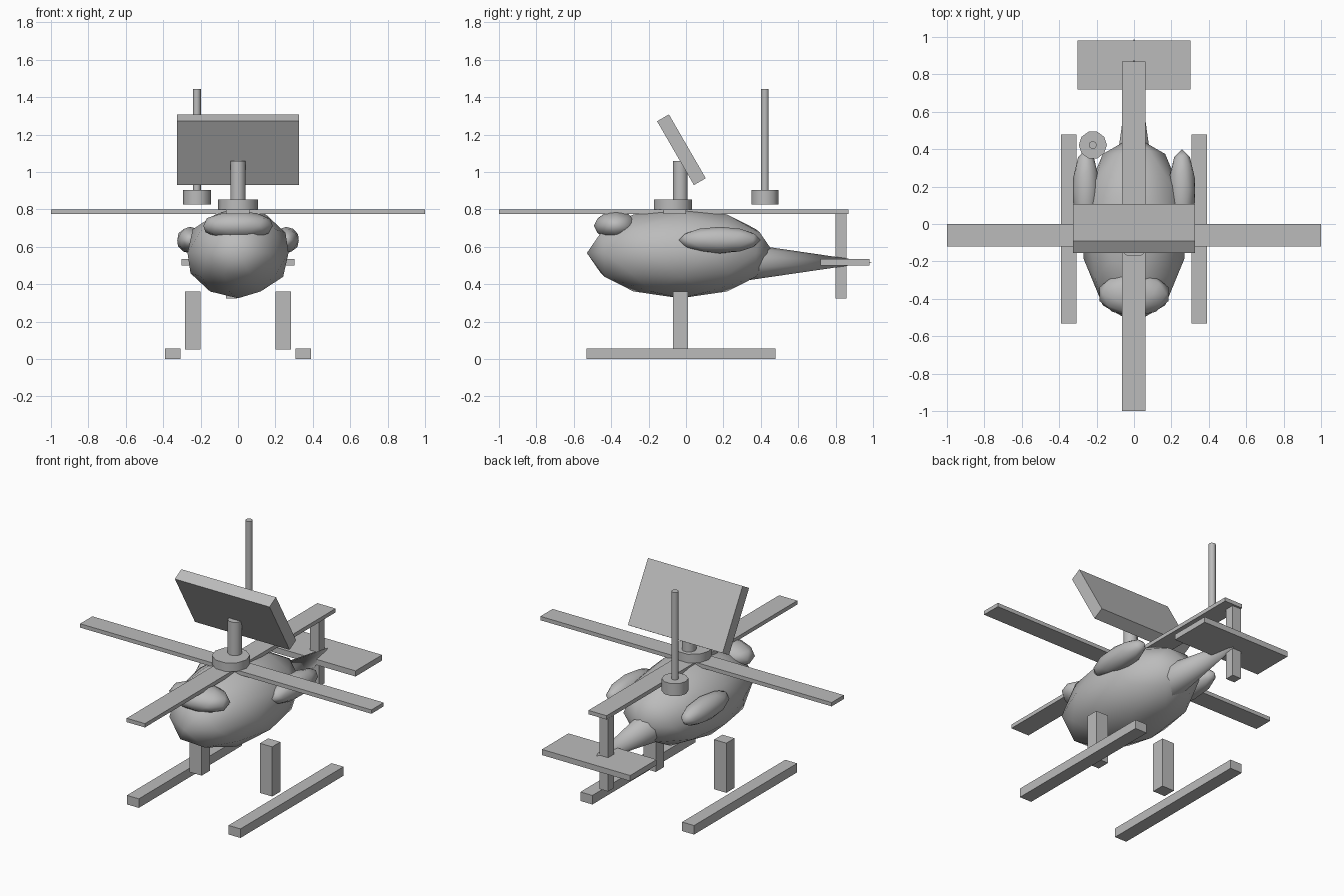
import bpy, math
from mathutils import Vector

if "Cube" in bpy.data.objects:
    bpy.data.objects.remove(bpy.data.objects["Cube"])

grey = bpy.data.materials.new("light_grey")
grey.diffuse_color = (0.5, 0.5, 0.5, 1)
grey.use_nodes = True
grey.node_tree.nodes["Principled BSDF"].inputs["Base Color"].default_value = grey.diffuse_color
MID = -0.03  # fore-aft centre of the hull


def finish(name, smooth=None):
    ob = bpy.context.object
    ob.name = name
    ob.data.materials.append(grey)
    bpy.ops.object.transform_apply(location=False, rotation=True, scale=True)
    if smooth:
        bpy.ops.object.shade_smooth_by_angle(angle=math.radians(smooth))
    return ob


def box(name, lo, hi, tilt=0):
    lo, hi = Vector(lo), Vector(hi)
    bpy.ops.mesh.primitive_cube_add(size=1, location=(lo + hi) / 2, rotation=(tilt, 0, 0))
    bpy.context.object.scale = hi - lo
    return finish(name)


def blob(name, centre, radii):
    # the coarse sphere reaches only 0.951 of its radius along x
    bpy.ops.mesh.primitive_ico_sphere_add(subdivisions=2, radius=1, location=centre)
    bpy.context.object.scale = (radii[0] / 0.951, radii[1], radii[2])
    return finish(name, 80)


def cylinder(name, x, y, r, z0, z1, sides=10):
    bpy.ops.mesh.primitive_cylinder_add(vertices=sides, radius=r, depth=z1 - z0,
                                        location=(x, y, (z0 + z1) / 2),
                                        rotation=(0, 0, math.pi / 2))
    return finish(name, 40)


# Hull and canopy
blob("hull", (0, MID, 0.567), (0.27, 0.5, 0.242))
blob("canopy", (0, -0.375, 0.713), (0.185, 0.118, 0.078))

# Tail: tapered boom, stabiliser and fin
bpy.ops.mesh.primitive_cone_add(vertices=10, radius1=0.105, radius2=0, depth=0.72,
                                location=(0, 0.635, 0.518), rotation=(-math.pi / 2, 0, 0))
finish("tail_boom", 45)
box("stabiliser", (-0.303, 0.72, 0.5), (0.303, 0.98, 0.535))
box("tail_fin", (-0.065, 0.8, 0.325), (-0.005, 0.857, 0.778))

# Rotor: hub, mast and two crossed blades
box("cross_blade", (-1, -0.12, 0.776), (1, 0, 0.8))
box("long_blade", (-0.064, -1, 0.776), (0.061, 0.87, 0.8))
cylinder("rotor_hub", 0, -0.07, 0.107, 0.8, 0.853)
cylinder("mast", 0, MID, 0.041, 0.8, 1.06)

# Tilted panel carried on the mast
box("panel", (-0.325, -0.061, 0.922), (0.325, 0.012, 1.316), math.radians(30))

# Aerial
cylinder("aerial_base", -0.22, 0.422, 0.075, 0.826, 0.903)
cylinder("aerial_rod", -0.22, 0.422, 0.021, 0.9, 1.445)

# Mirrored side pods, struts and skids
for side, label in ((-1, "left"), (1, "right")):
    blob(label + "_pod", (side * 0.257, 0.18, 0.636), (0.068, 0.22, 0.071))
    box(label + "_strut", (side * 0.242 - 0.042, -0.07, 0.052), (side * 0.242 + 0.042, 0.01, 0.36))
    box(label + "_skid", (side * 0.349 - 0.041, -0.533, 0), (side * 0.349 + 0.041, 0.478, 0.056))
